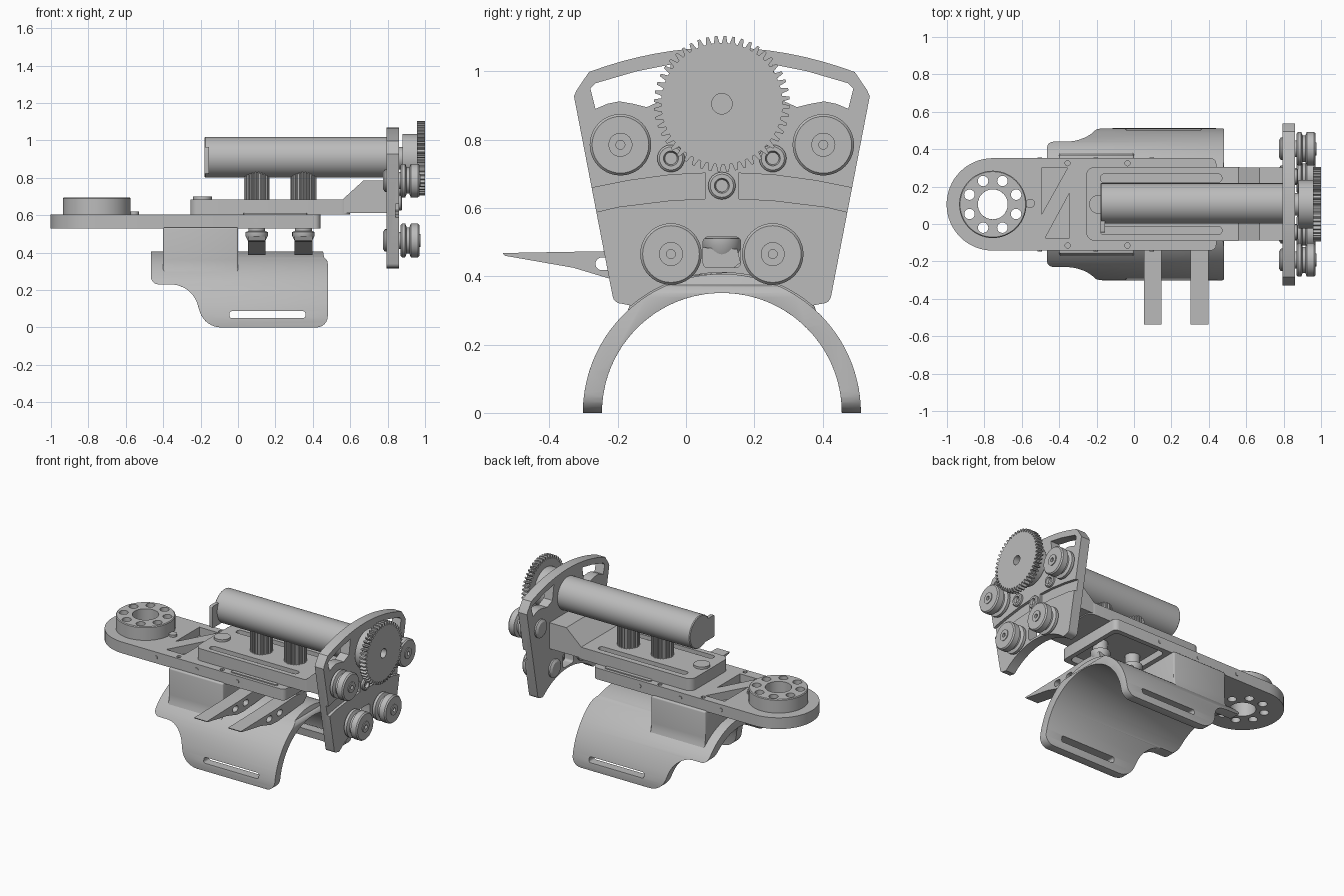
import bpy, bmesh
from math import sin, cos, pi, radians, sqrt

if "Cube" in bpy.data.objects:
    bpy.data.objects.remove(bpy.data.objects["Cube"])

grey = bpy.data.materials.new("machined grey")
grey.use_nodes = True
grey.diffuse_color = (0.5, 0.5, 0.5, 1)
grey.node_tree.nodes["Principled BSDF"].inputs["Base Color"].default_value = (0.5, 0.5, 0.5, 1)

C = 0.105  # y of the symmetry plane
PLACE = {"x": lambda u, v, w: (w, u, v),
         "y": lambda u, v, w: (u, w, v),
         "z": lambda u, v, w: (u, v, w)}


def finish(name, bm):
    bmesh.ops.recalc_face_normals(bm, faces=bm.faces)
    mesh = bpy.data.meshes.new(name)
    bm.to_mesh(mesh)
    bm.free()
    mesh.materials.append(grey)
    ob = bpy.data.objects.new(name, mesh)
    bpy.context.collection.objects.link(ob)
    return ob


def prism(name, axis, pts, a, b):
    """Extrude a 2D outline along an axis from a to b."""
    bm = bmesh.new()
    lo, hi = [[bm.verts.new(PLACE[axis](u, v, w)) for u, v in pts] for w in (a, b)]
    bm.faces.new(lo)
    bm.faces.new(hi)
    for i in range(len(pts)):
        j = (i + 1) % len(pts)
        bm.faces.new((lo[i], lo[j], hi[j], hi[i]))
    return finish(name, bm)


def lathe(name, axis, c, prof, n=40, ring=False):
    """Turn a (radius, height) profile; ring closes it on itself."""
    bm = bmesh.new()
    rows = [[bm.verts.new(PLACE[axis](c[0] + r * cos(2 * pi * i / n), c[1] + r * sin(2 * pi * i / n), h))
             for i in range(n)] for r, h in prof]
    pairs = list(zip(rows, rows[1:]))
    if ring:
        pairs.append((rows[-1], rows[0]))
    else:
        bm.faces.new(rows[0])
        bm.faces.new(rows[-1])
    for p, q in pairs:
        for i in range(n):
            j = (i + 1) % n
            bm.faces.new((p[i], p[j], q[j], q[i]))
    return finish(name, bm)


def arc(c, r, a0, a1, n=12):
    return [(c[0] + r * cos(radians(a0 + (a1 - a0) * i / n)),
             c[1] + r * sin(radians(a0 + (a1 - a0) * i / n))) for i in range(n + 1)]


def rrect(u0, u1, v0, v1, r):
    return (arc((u1 - r, v1 - r), r, 0, 90, 5) + arc((u0 + r, v1 - r), r, 90, 180, 5)
            + arc((u0 + r, v0 + r), r, 180, 270, 5) + arc((u1 - r, v0 + r), r, 270, 360, 5))


def cyl(name, axis, c, r, a, b, n=32):
    return lathe(name, axis, c, [(r, a), (r, b)], n)


def cog(c, n, root, tip):
    pts = []
    for i in range(n):
        for f, r in ((0, root), (0.3, root), (0.5, tip), (0.8, tip)):
            t = 2 * pi * (i + f) / n
            pts.append((c[0] + r * cos(t), c[1] + r * sin(t)))
    return pts


def apply(ob, mod):
    bpy.context.view_layer.objects.active = ob
    bpy.ops.object.modifier_apply(modifier=mod.name)


def cut(ob, *cutters, op="DIFFERENCE"):
    for k in cutters:
        m = ob.modifiers.new("cut", "BOOLEAN")
        m.operation, m.object, m.solver = op, k, "EXACT"
        apply(ob, m)
        bpy.data.objects.remove(k)


def bevel(ob, width, angle, seg=3):
    m = ob.modifiers.new("round", "BEVEL")
    m.width, m.segments, m.limit_method, m.angle_limit = width, seg, "ANGLE", radians(angle)
    apply(ob, m)


def mirrored(pts):
    return [(2 * C - u, v) for u, v in pts]


# Base plate with a round end, pockets and a hollow underside
HUB = (-0.755, C)
base = prism("base_plate", "z", arc(HUB, 0.247, 90, 270, 32)
             + arc((0.41, -0.112), 0.03, 270, 360, 4) + arc((0.41, 0.322), 0.03, 0, 90, 4), 0.53, 0.605)
cut(base, cyl("k", "z", HUB, 0.08, 0.4, 0.8),
    *[cyl("k", "z", p, 0.028, 0.4, 0.8, 20) for p in arc(HUB, 0.135, 22.5, 337.5, 7)],
    prism("k", "z", [(-0.495, 0.05), (-0.495, 0.3), (-0.355, 0.3)], 0.55, 0.7),
    prism("k", "z", [(-0.475, -0.075), (-0.345, 0.165), (-0.345, -0.075)], 0.55, 0.7),
    prism("k", "z", rrect(0.03, 0.41, -0.11, 0.32, 0.03), 0.4, 0.575),
    *[cyl("k", "z", (x, C + s * 0.22), 0.014, 0.54, 0.7, 12) for x in (-0.355, -0.035) for s in (-1, 1)])
for x in (-0.505, -0.205, 0.095):
    for y in (-0.142, 0.352):
        cyl("side_screw", "y", (x, 0.57), 0.012, y - 0.004, y + 0.004, 12)
cyl("end_screw", "z", (-0.555, 0.11), 0.025, 0.6, 0.62, 16)

# Bearing ring on the round end
bearing = lathe("bearing_ring", "z", HUB, [(0.08, 0.6), (0.18, 0.6), (0.18, 0.69), (0.175, 0.695), (0.08, 0.695)], 56, True)
cut(bearing, *[cyl("k", "z", p, 0.028, 0.5, 0.8, 20) for p in arc(HUB, 0.135, 22.5, 337.5, 7)])

# Sliding carriage and the ramp that carries the end plate
slide = prism("slide_plate", "z", rrect(-0.255, 0.6, -0.09, 0.305, 0.045), 0.605, 0.685)
cut(slide, *[prism("k", "z", rrect(-0.18, 0.47, y - 0.022, y + 0.022, 0.02), 0.66, 0.8) for y in (-0.035, 0.245)])
prism("ramp_bracket", "y", [(0.5, 0.612), (0.8, 0.612), (0.8, 0.785), (0.67, 0.785), (0.56, 0.685), (0.5, 0.685)],
      -0.088, 0.303)
for s in (-1, 1):
    prism("plate_rib", "z", rrect(0.03, 0.37, C + s * 0.215 - 0.012, C + s * 0.215 + 0.012, 0.01), 0.6, 0.612)
cyl("stop_pad", "z", (-0.19, C), 0.05, 0.68, 0.7)

# Motor tube and its end connector
lathe("motor_tube", "x", (C + 0.005, 0.91), [(0.103, -0.18), (0.108, -0.175), (0.108, 0.8)], 56)
prism("motor_connector", "x", rrect(-0.045, 0.06, 0.82, 0.965, 0.008), -0.178, -0.155)

# Fluted posts with clamp levers under the plate
for x in (0.1, 0.35):
    prism("fluted_post", "z", cog((x, C), 24, 0.062, 0.069), 0.68, 0.83)
    lathe("post_collar", "z", (x, C), [(0.045, 0.46), (0.06, 0.49), (0.06, 0.51), (0.045, 0.515), (0.045, 0.6)], 28)
    lever = prism("clamp_lever", "x", [(-0.537, 0.468), (-0.2, 0.474), (0.02, 0.485), (0.15, 0.48), (0.16, 0.44),
                                       (0.12, 0.41), (-0.15, 0.387), (-0.22, 0.392), (-0.33, 0.425), (-0.53, 0.46)],
                  x - 0.047, x + 0.047)
    cut(lever, *[prism("k", "x", rrect(y - 0.035, y + 0.02, 0.418, 0.455, 0.018), x - 0.2, x + 0.2)
                 for y in (-0.23, -0.12)])

# Curved cuff trimmed to its side outline, with strap slots
cuff = prism("cuff", "x", arc((C, 0), 0.407, 0, 180, 72) + arc((C, 0), 0.351, 180, 0, 72), -0.465, 0.48)
outline = (arc((0.42, 0.06), 0.06, 270, 360, 6) + arc((0.44, 0.34), 0.04, 0, 60, 4)
           + [(0.44, 0.5), (-0.465, 0.5)]
           + arc((-0.425, 0.27), 0.04, 180, 270, 5) + arc((-0.36, 0.08), 0.15, 85, 20, 8)
           + arc((-0.09, 0.12), 0.12, 200, 270, 8))
cut(cuff, prism("k", "y", outline, -0.6, 0.8), op="INTERSECT")
bevel(cuff, 0.016, 50)
cut(cuff, prism("k", "y", rrect(-0.045, 0.36, 0.05, 0.087, 0.012), -0.6, 0.8),
    *[cyl("k", "z", (x, C), 0.03, 0.2, 0.39, 24) for x in (-0.3, -0.1)])

# Pedestal between the cuff and the base plate
foot = [(C + 0.285, 0.275), (C + 0.268, 0.32), (C + 0.265, 0.36), (C + 0.265, 0.535)]
a = 43
pedestal = prism("pedestal", "x", foot + mirrored(foot[::-1]) + arc((C, 0), 0.38, 180 - a, a, 20), -0.4, 0.0)
bevel(pedestal, 0.025, 50)

# End plate: fan shaped, with windows and a shallow cross groove
side = arc((C - 0.295, 0.345), 0.025, 270, 190, 4) + [(C - 0.433, 0.927), (C - 0.425, 0.945), (C - 0.389, 0.998)]
top = [(C + 0.389 * i / 8, 1.07 - 0.072 * (i / 8) ** 2) for i in range(-7, 8)]
bottom = [(C + 0.265 * i / 12, sqrt(0.411 ** 2 - (0.265 * i / 12) ** 2)) for i in range(12, -13, -1)]
plate = prism("end_plate", "x", side + top + mirrored(side[::-1]) + bottom, 0.795, 0.86)
slot = [(C - 0.385, 0.95), (C - 0.37, 0.965), (C - 0.25, 1.0), (C - 0.15, 1.02), (C - 0.165, 0.92), (C - 0.22, 0.895),
        (C - 0.26, 0.905), (C - 0.3, 0.912), (C - 0.335, 0.905), (C - 0.37, 0.89)]
groove = [(C - 0.4, 0.655), (C - 0.275, 0.68), (C - 0.15, 0.697), (C - 0.048, 0.702),
          (C - 0.048, 0.627), (C - 0.15, 0.622), (C - 0.305, 0.603), (C - 0.4, 0.58)]
for f in (list, mirrored):
    cut(plate, prism("k", "x", f(slot), 0.7, 0.9), prism("k", "x", f(groove), 0.842, 0.9))
cut(plate, prism("k", "x", rrect(C - 0.055, C + 0.055, 0.425, 0.515, 0.015), 0.7, 0.9))

# Grooved rollers, each with a boss behind the plate
for s in (-1, 1):
    for dy, z in ((0.297, 0.785), (0.149, 0.465)):
        c = (C + s * dy, z)
        lathe("roller", "x", c, [(0.045, 0.85), (0.045, 0.868), (0.082, 0.87), (0.09, 0.876), (0.09, 0.894),
                                 (0.07, 0.902), (0.07, 0.916), (0.09, 0.924), (0.09, 0.962), (0.083, 0.97),
                                 (0.035, 0.97), (0.035, 0.975), (0.013, 0.975), (0.013, 0.96)])
        lathe("roller_boss", "x", c, [(0.045, 0.775), (0.06, 0.785), (0.06, 0.8)], 28)

# Socket screws in the plate
for c in ((C - 0.149, 0.745), (C + 0.149, 0.745), (C, 0.665)):
    lathe("socket_screw", "x", c, [(0.04, 0.85), (0.04, 0.872), (0.034, 0.878), (0.022, 0.878), (0.018, 0.862)], 24)

# Drive gear and hub
G = (C, 0.905)
gear = prism("drive_gear", "x", cog(G, 48, 0.178, 0.199), 0.957, 1.0)
cut(gear, cyl("k", "x", G, 0.03, 0.9, 1.1))
lathe("gear_collar", "x", G, [(0.03, 0.95), (0.041, 0.95), (0.041, 1.0), (0.03, 1.0)], 32, True)
lathe("gear_hub", "x", G, [(0.06, 0.85), (0.06, 0.88), (0.13, 0.88), (0.13, 0.957)], 48)

# Smooth round surfaces, keep machined edges crisp
bpy.ops.object.select_all(action="DESELECT")
for ob in bpy.context.collection.objects:
    if ob.type == "MESH":
        ob.select_set(True)
        bpy.context.view_layer.objects.active = ob
bpy.ops.object.shade_smooth_by_angle(angle=radians(30))
